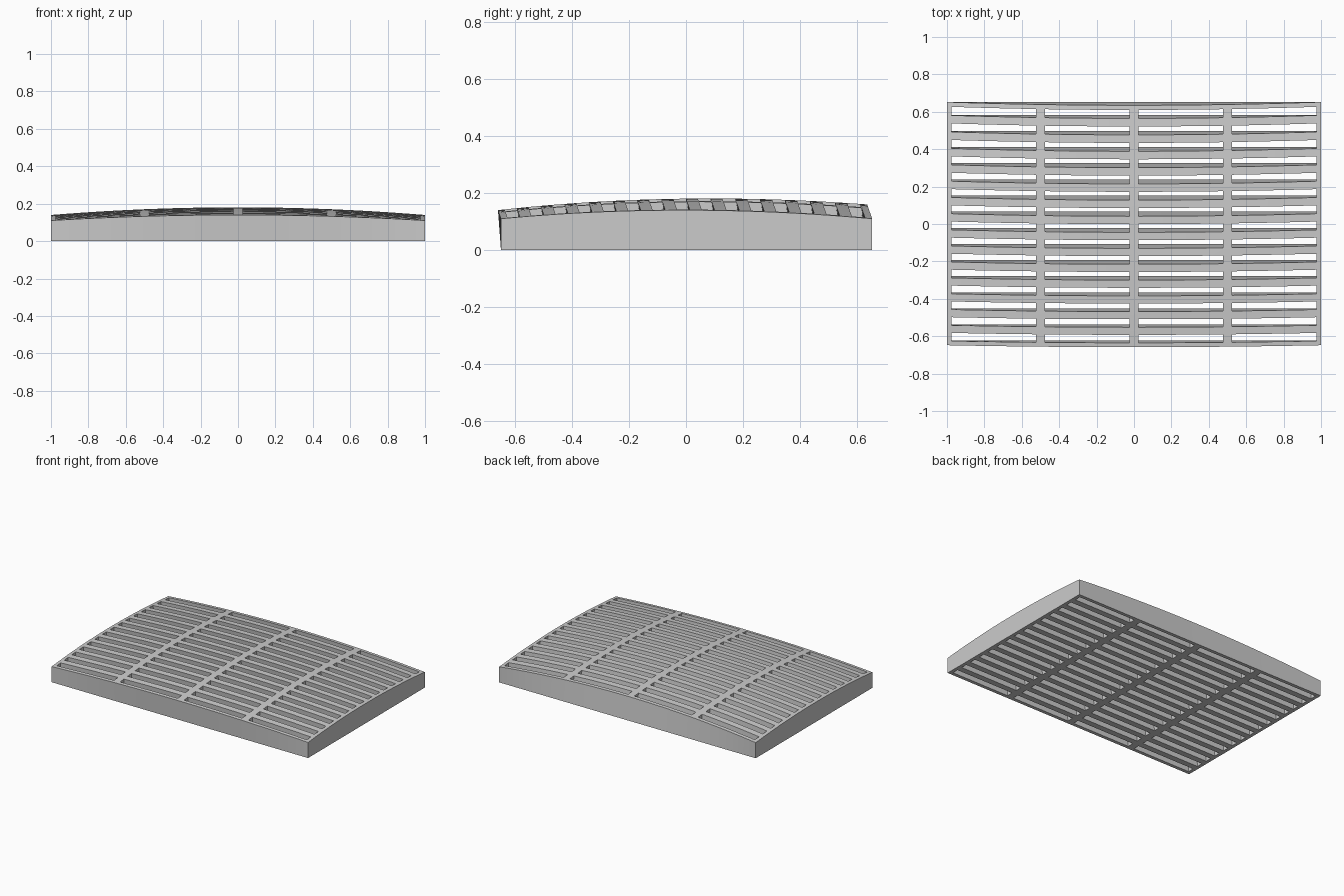
import bpy, bmesh

if "Cube" in bpy.data.objects:
    bpy.data.objects.remove(bpy.data.objects["Cube"], do_unlink=True)

HALF_X = 1.0
FRONT_Y, BACK_Y = -0.648, 0.652
BASE_H = 0.11
BORDER = 0.024
LEAN = 0.35          # the dome rises along a line leaning to the front


def bands(start, end, count, gap, steps):
    """Cut lines across one axis, and whether each cell lies in an opening."""
    width = (end - start - 2 * BORDER - (count - 1) * gap) / count
    lines, opening = [start], []
    pos = start + BORDER
    for _ in range(count):
        lines.append(pos)
        opening.append(False)
        for k in range(1, steps + 1):
            lines.append(pos + width * k / steps)
            opening.append(True)
        pos += width + gap
    lines.append(end)
    opening.append(False)
    return lines, opening


def rise(x, y):
    """Height of the domed top above the corners."""
    v = (y - (FRONT_Y + BACK_Y) / 2) / ((BACK_Y - FRONT_Y) / 2)
    return (1 - x * x) * (0.04 + 0.01 * v) + 0.03 * (1 - v * v)


# Flat slotted sheet: four columns of fifteen openings
xs, x_open = bands(-HALF_X, HALF_X, 4, 0.048, 6)
ys, y_open = bands(FRONT_Y, BACK_Y, 15, 0.042, 1)
bm = bmesh.new()
grid = [[bm.verts.new((x, y, 0)) for y in ys] for x in xs]
for i, in_column in enumerate(x_open):
    for j, in_row in enumerate(y_open):
        if not (in_column and in_row):
            bm.faces.new((grid[i][j], grid[i + 1][j],
                          grid[i + 1][j + 1], grid[i][j + 1]))

# Thicken it and raise the top into a leaning dome
result = bmesh.ops.extrude_face_region(bm, geom=bm.faces[:], use_keep_orig=True)
for vert in (g for g in result["geom"] if isinstance(g, bmesh.types.BMVert)):
    d = rise(vert.co.x, vert.co.y)
    vert.co.y -= LEAN * d
    vert.co.z = BASE_H + d
bmesh.ops.recalc_face_normals(bm, faces=bm.faces[:])

mesh = bpy.data.meshes.new("vent_grille")
bm.to_mesh(mesh)
bm.free()
grille = bpy.data.objects.new("vent_grille", mesh)
bpy.context.scene.collection.objects.link(grille)

# Plain grey finish
grey = bpy.data.materials.new("plain_grey")
grey.use_nodes = True
color = (0.6, 0.6, 0.6, 1)
grey.diffuse_color = color
grey.node_tree.nodes["Principled BSDF"].inputs["Base Color"].default_value = color
mesh.materials.append(grey)

bpy.ops.object.select_all(action="DESELECT")
grille.select_set(True)
bpy.context.view_layer.objects.active = grille
bpy.ops.object.shade_smooth_by_angle(angle=0.52)
